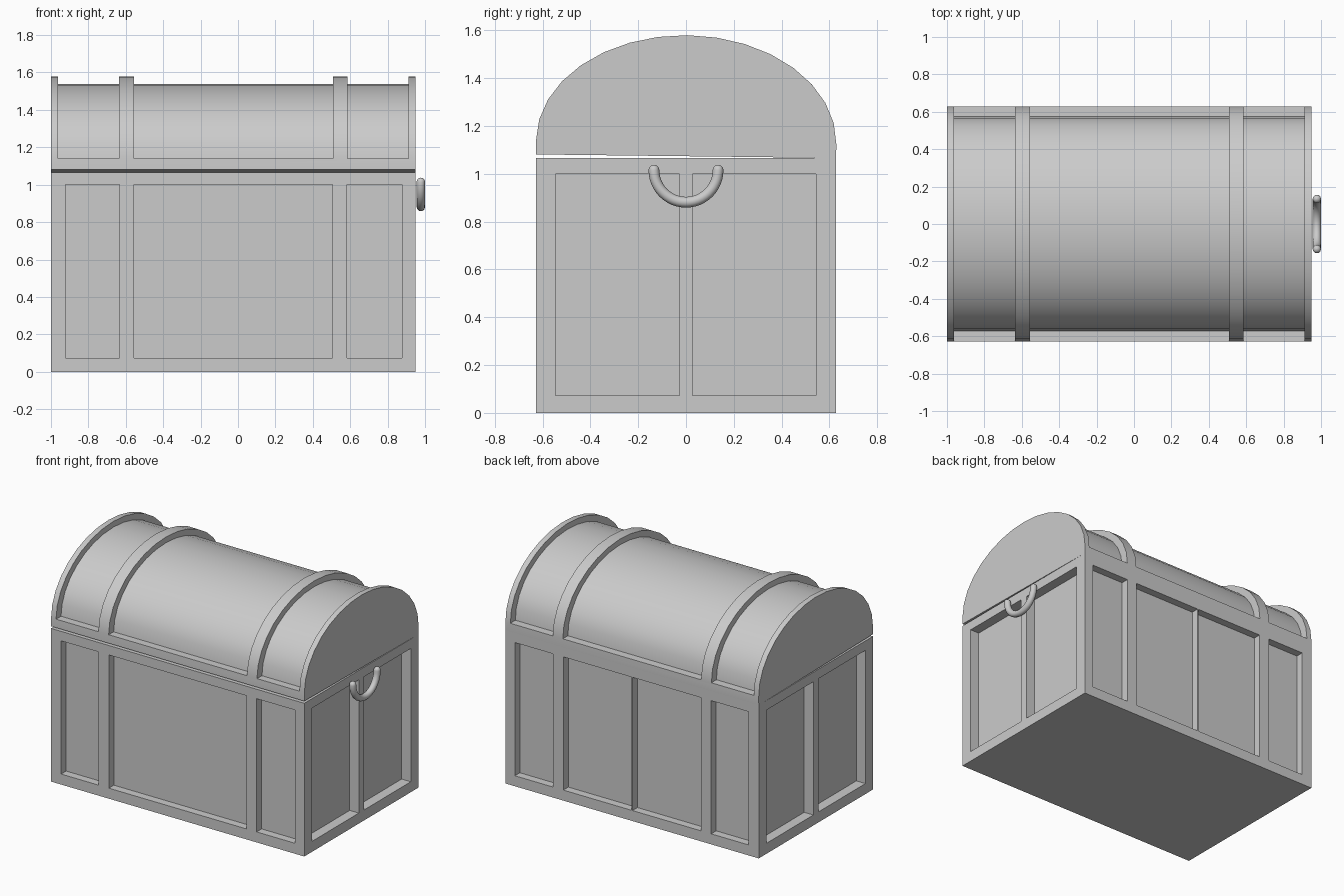
import bpy, bmesh
from math import pi, sin, cos, radians
from mathutils import Matrix

if "Cube" in bpy.data.objects:
    bpy.data.objects.remove(bpy.data.objects["Cube"])

X0, X1, W = -1.0, 0.95, 0.628      # chest ends and half depth
TOP, SPRING = 1.066, 1.125         # body top, start of the lid arch


def make_object(name, bm):
    bmesh.ops.recalc_face_normals(bm, faces=bm.faces)
    mesh = bpy.data.meshes.new(name)
    bm.to_mesh(mesh)
    bm.free()
    obj = bpy.data.objects.new(name, mesh)
    bpy.context.collection.objects.link(obj)
    return obj


def add_prism(bm, profile, x0, x1):
    """Extrude a closed (y, z) profile along x."""
    a, b = [[bm.verts.new((x, y, z)) for y, z in profile] for x in (x0, x1)]
    n = len(profile)
    bm.faces.new(a)
    bm.faces.new(b)
    for i in range(n):
        j = (i + 1) % n
        bm.faces.new((a[i], a[j], b[j], b[i]))


def add_box(bm, x0, x1, y0, y1, z0, z1):
    add_prism(bm, [(y0, z0), (y1, z0), (y1, z1), (y0, z1)], x0, x1)


def arch(a, b, n=16):
    return [(a * cos(pi * i / n), SPRING + b * sin(pi * i / n)) for i in range(n + 1)]


def activate(obj):
    bpy.ops.object.select_all(action='DESELECT')
    obj.select_set(True)
    bpy.context.view_layer.objects.active = obj


def carve(obj, cutter):
    mod = obj.modifiers.new("carve", 'BOOLEAN')
    mod.operation, mod.solver, mod.object = 'DIFFERENCE', 'EXACT', cutter
    activate(obj)
    bpy.ops.object.modifier_apply(modifier=mod.name)
    bpy.data.objects.remove(cutter)


# Body: a box with recessed panels on all four sides
bm = bmesh.new()
add_box(bm, X0, X1, -W, W, 0, TOP)
body = make_object("chest_body", bm)

bm = bmesh.new()
P0, P1, DEPTH, END_DEPTH = 0.073, 1.0, 0.055, 0.07
side_bays = [(-0.922, -0.634), (0.583, 0.878)]
for x0, x1 in side_bays + [(-0.555, 0.505)]:
    add_box(bm, x0, x1, -W - 0.1, -W + DEPTH, P0, P1)
# the back middle bay is split by a thin fin
for x0, x1 in side_bays + [(-0.555, -0.028), (-0.022, 0.505)]:
    add_box(bm, x0, x1, W - DEPTH, W + 0.1, P0, P1)
for y0, y1 in [(-0.545, -0.028), (0.028, 0.543)]:
    add_box(bm, X0 - 0.1, X0 + END_DEPTH, y0, y1, P0, P1)
    add_box(bm, X1 - END_DEPTH, X1 + 0.1, y0, y1, P0, P1)
carve(body, make_object("panel_cutter", bm))

# Lid: arched solid, with bays cut down between the raised bands
bm = bmesh.new()
add_prism(bm, [(-W, TOP), (W, TOP)] + arch(W, 0.447), X0, X1)
lid = make_object("chest_lid", bm)

bm = bmesh.new()
for x0, x1 in [(-0.962, -0.636), (-0.557, 0.508), (0.585, 0.912)]:
    add_prism(bm, arch(0.8, 0.65) + arch(0.573, 0.407)[::-1], x0, x1)
carve(lid, make_object("bay_cutter", bm))

# The lid stands slightly ajar, hinged at the back edge
hinge = Matrix.Translation((0, W, TOP))
lid.data.transform(hinge @ Matrix.Rotation(-0.012, 4, 'X') @ hinge.inverted())
activate(lid)
bpy.ops.object.shade_smooth_by_angle(angle=radians(30))

# Handle: round U-shaped bar on the right end, with rounded tips
R, HX, HZ, HW = 0.0225, 0.9775, 1.015, 0.134
cap = [(-HW, HZ + R * sin(t * pi / 10), cos(t * pi / 10)) for t in (4.95, 4, 3, 2, 1)]
bend = [(-HW * cos(pi * i / 24), HZ - HW * sin(pi * i / 24), 1) for i in range(25)]
path = cap + bend + [(-y, z, r) for y, z, r in reversed(cap)]
curve = bpy.data.curves.new("handle", 'CURVE')
curve.dimensions = '3D'
curve.bevel_depth, curve.bevel_resolution, curve.use_fill_caps = R, 4, True
spline = curve.splines.new('POLY')
spline.points.add(len(path) - 1)
for p, (y, z, r) in zip(spline.points, path):
    p.co, p.radius = (HX, y, z, 1), r
handle = bpy.data.objects.new("handle", curve)
bpy.context.collection.objects.link(handle)
activate(handle)
bpy.ops.object.convert(target='MESH')
bpy.ops.object.shade_smooth_by_angle(angle=radians(40))
